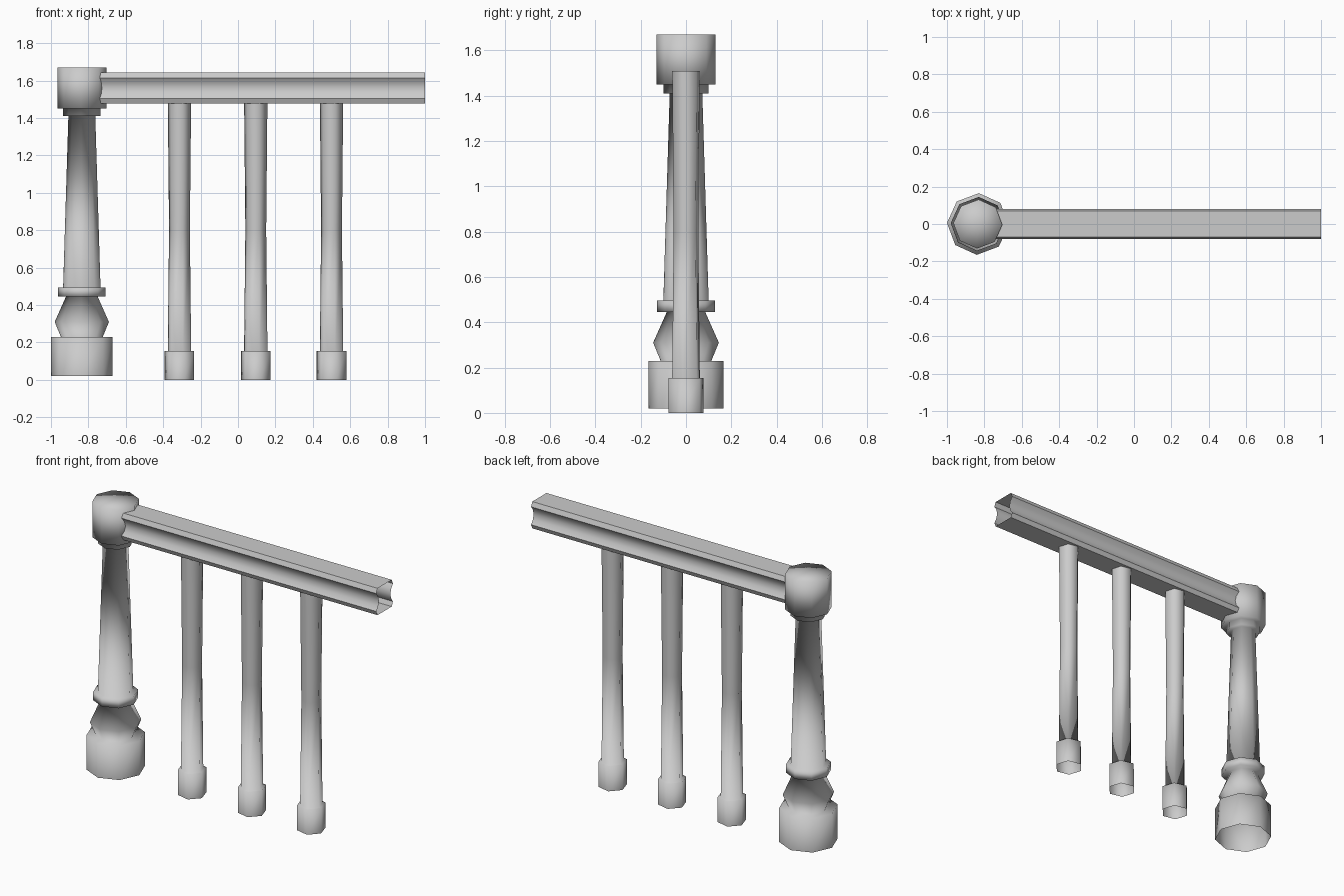
import bpy
import bmesh
from math import cos, sin, radians, tau

cube = bpy.data.objects.get("Cube")
if cube:
    bpy.data.objects.remove(cube, do_unlink=True)

# One plain grey for everything
grey = bpy.data.materials.new("plain_grey")
grey.use_nodes = True
colour = (0.6, 0.6, 0.6, 1.0)
grey.diffuse_color = colour
grey.node_tree.nodes["Principled BSDF"].inputs["Base Color"].default_value = colour


def finish(name, bm, location):
    mesh = bpy.data.meshes.new(name)
    bm.to_mesh(mesh)
    bm.free()
    mesh.materials.append(grey)
    obj = bpy.data.objects.new(name, mesh)
    obj.location = location
    bpy.context.collection.objects.link(obj)
    return obj


def skin(bm, loops, closed=True):
    """Join successive rings of vertices with quads."""
    for a, b in zip(loops, loops[1:]):
        n = len(a)
        for i in range(n):
            j = (i + 1) % n
            bm.faces.new((a[i], a[j], b[j], b[i]))


def turned(name, profile, sides, turn, x, cap=False):
    """Turn a (radius, height) profile; the bottom stays open."""
    bm = bmesh.new()
    angles = [radians(turn) + tau * i / sides for i in range(sides)]
    loops = [[bm.verts.new((r * cos(a), r * sin(a), z)) for a in angles]
             for r, z in profile]
    skin(bm, loops)
    if cap:
        rim = loops[-1]
        middle = bm.verts.new((0, 0, profile[-1][1]))
        for i in range(sides):
            bm.faces.new((rim[i], rim[(i + 1) % sides], middle))
    for face in bm.faces:
        face.smooth = True
    return finish(name, bm, (x, 0, 0))


# Newel post: base, bulb, collar, tapered shaft, neck and head
post_profile = [
    (0.165, 0.02), (0.165, 0.23), (0.112, 0.23), (0.145, 0.31),
    (0.085, 0.445), (0.127, 0.445), (0.127, 0.495), (0.1, 0.495),
    (0.072, 1.41), (0.1, 1.41), (0.1, 1.45), (0.131, 1.45), (0.131, 1.67),
]
turned("newel_post", post_profile, 8, -2, -0.835, cap=True)

# Balusters: six-sided, slightly waisted, ending inside the rail
baluster_profile = [
    (0.081, 0), (0.081, 0.155), (0.064, 0.155), (0.057, 0.8), (0.064, 1.508),
]
for i, x in enumerate((-0.313, 0.095, 0.5)):
    turned(f"baluster_{i + 1}", baluster_profile, 6, -12.5, x)

# Handrail: open-ended shell with chamfered edges and coved sides
half = [(0.069, 1.478), (0.081, 1.505), (0.063, 1.53), (0.056, 1.56),
        (0.063, 1.59), (0.081, 1.615), (0.069, 1.643)]
section = half + [(-y, z) for y, z in reversed(half)]
bm = bmesh.new()
rail_loops = [[bm.verts.new((x, y, z)) for y, z in section] for x in (-0.737, 1.0)]
skin(bm, rail_loops)
bmesh.ops.recalc_face_normals(bm, faces=bm.faces[:])
rail = finish("handrail", bm, (0, 0, 0))
bpy.ops.object.select_all(action="DESELECT")
rail.select_set(True)
bpy.context.view_layer.objects.active = rail
bpy.ops.object.shade_smooth_by_angle(angle=radians(35))
